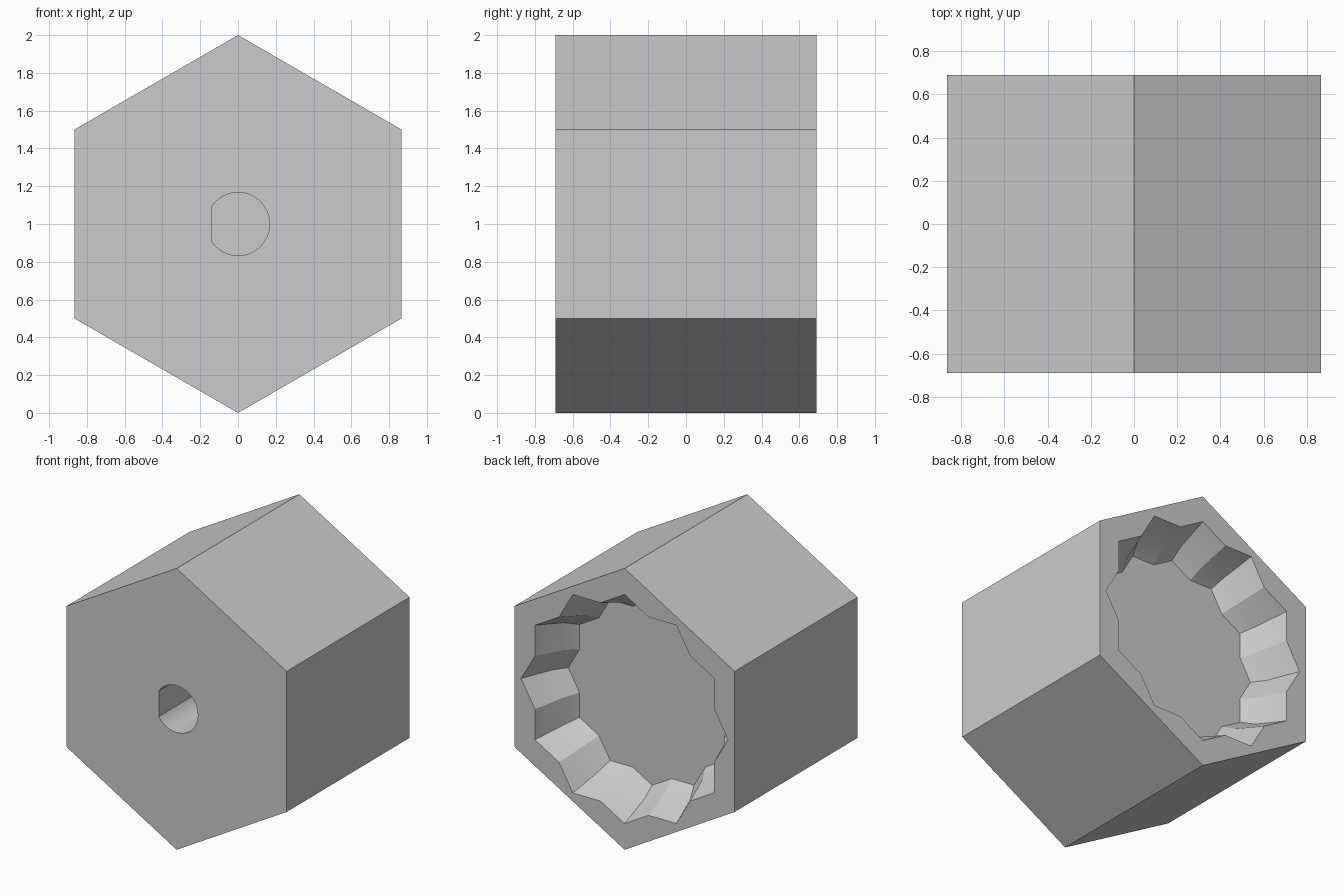
import bpy
import bmesh
from math import sin, cos, pi, radians, acos

if "Cube" in bpy.data.objects:
    bpy.data.objects.remove(bpy.data.objects["Cube"], do_unlink=True)

HALF = 0.69      # half length along y
CENTRE = 1.0     # height of the axis


def loft(name, rings):
    """Closed solid through rings of (x, z) points, each given with its y."""
    bm = bmesh.new()
    loops = [[bm.verts.new((x, y, z + CENTRE)) for x, z in pts] for y, pts in rings]
    for a, b in zip(loops, loops[1:]):
        for i in range(len(a)):
            j = (i + 1) % len(a)
            bm.faces.new((a[i], a[j], b[j], b[i]))
    bm.faces.new(loops[0])
    bm.faces.new(loops[-1])
    bmesh.ops.recalc_face_normals(bm, faces=bm.faces)
    mesh = bpy.data.meshes.new(name)
    bm.to_mesh(mesh)
    bm.free()
    obj = bpy.data.objects.new(name, mesh)
    bpy.context.collection.objects.link(obj)
    return obj


def polar(radius, angle):
    return radius * cos(angle), radius * sin(angle)


def star(radius):
    """Twelve-point outline made by two crossed hexagons."""
    notch = radius * cos(pi / 6) / cos(pi / 12)
    return [polar(notch if i % 2 else radius, i * pi / 12) for i in range(24)]


# Hexagonal body with a corner at the top
hexagon = [polar(1.0, pi / 2 + i * pi / 3) for i in range(6)]
body = loft("hex_body", [(-HALF, hexagon), (HALF, hexagon)])

# Tapered twelve-point socket in the back
socket = loft("socket_cutter", [(HALF - depth, star(radius)) for depth, radius in
                                ((-0.05, 0.834), (0.22, 0.725), (0.31, 0.66))])

# Blind D-shaped shaft hole in the front
bore, flat, steps = 0.167, 0.14, 48
end = acos(-flat / bore)
d_shape = [polar(bore, -end + 2 * end * i / steps) for i in range(steps + 1)]
shaft = loft("shaft_cutter", [(-HALF - 0.1, d_shape), (-HALF + 0.8, d_shape)])

# Cut both recesses
bpy.context.view_layer.objects.active = body
body.select_set(True)
for cutter in (socket, shaft):
    cutter.hide_render = True
    mod = body.modifiers.new(cutter.name, "BOOLEAN")
    mod.operation = "DIFFERENCE"
    mod.solver = "EXACT"
    mod.object = cutter
    bpy.ops.object.modifier_apply(modifier=mod.name)
    bpy.data.objects.remove(cutter, do_unlink=True)

# Single grey material
grey = bpy.data.materials.new("plain_grey")
grey.use_nodes = True
colour = (0.6, 0.6, 0.6, 1.0)
grey.diffuse_color = colour
grey.node_tree.nodes["Principled BSDF"].inputs["Base Color"].default_value = colour
body.data.materials.clear()
body.data.materials.append(grey)

bpy.ops.object.shade_smooth_by_angle(angle=radians(20))
